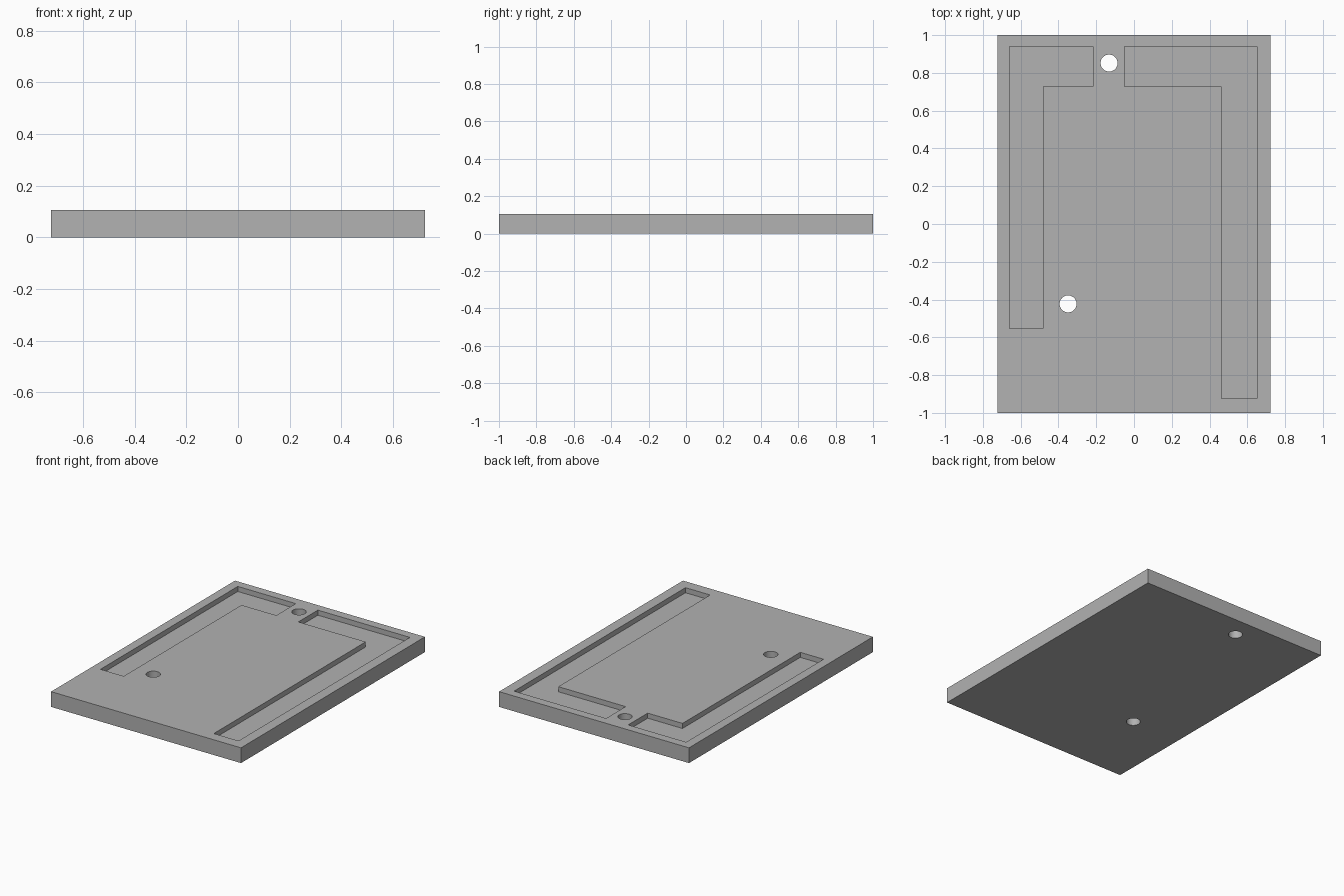
import bpy
import bmesh
import math

WIDTH, LENGTH, HEIGHT = 1.446, 2.0, 0.105
POCKET_FLOOR = 0.07

cube = bpy.data.objects.get("Cube")
if cube:
    bpy.data.objects.remove(cube, do_unlink=True)

grey = bpy.data.materials.new("plain grey")
grey.use_nodes = True
colour = (0.445, 0.445, 0.445, 1)
grey.diffuse_color = colour
grey.node_tree.nodes["Principled BSDF"].inputs["Base Color"].default_value = colour


def prism(name, outline, bottom, top):
    """Extrude a flat outline from one height to another."""
    bm = bmesh.new()
    face = bm.faces.new([bm.verts.new((x, y, bottom)) for x, y in outline])
    result = bmesh.ops.extrude_face_region(bm, geom=[face])
    moved = [v for v in result["geom"] if isinstance(v, bmesh.types.BMVert)]
    bmesh.ops.translate(bm, verts=moved, vec=(0, 0, top - bottom))
    bmesh.ops.recalc_face_normals(bm, faces=bm.faces)
    mesh = bpy.data.meshes.new(name)
    bm.to_mesh(mesh)
    bm.free()
    mesh.materials.append(grey)
    obj = bpy.data.objects.new(name, mesh)
    bpy.context.collection.objects.link(obj)
    return obj


def circle(cx, cy, radius, sides=48):
    angles = [2 * math.pi * i / sides for i in range(sides)]
    return [(cx + radius * math.cos(a), cy + radius * math.sin(a)) for a in angles]


def corner_pocket(outer_x, leg_x, arm_x, leg_end, back=0.94, arm_front=0.728):
    """L-shaped outline: a long leg along the side, a short arm along the back."""
    return [(outer_x, back), (outer_x, leg_end), (leg_x, leg_end),
            (leg_x, arm_front), (arm_x, arm_front), (arm_x, back)]


# Base plate
w, d = WIDTH / 2, LENGTH / 2
plate = prism("base_plate", [(-w, -d), (w, -d), (w, d), (-w, d)], 0, HEIGHT)

# Two L-shaped pockets and two through holes
cutters = [
    prism("right_pocket_cutter", corner_pocket(-0.66, -0.483, -0.218, -0.553),
          POCKET_FLOOR, HEIGHT + 0.1),
    prism("left_pocket_cutter", corner_pocket(0.651, 0.463, -0.05, -0.924),
          POCKET_FLOOR, HEIGHT + 0.1),
    prism("back_hole_cutter", circle(-0.132, 0.852, 0.045), -0.1, HEIGHT + 0.1),
    prism("front_hole_cutter", circle(-0.349, -0.423, 0.045), -0.1, HEIGHT + 0.1),
]

bpy.ops.object.select_all(action="DESELECT")
plate.select_set(True)
bpy.context.view_layer.objects.active = plate
for cutter in cutters:
    cutter.hide_render = True
    cut = plate.modifiers.new(cutter.name, "BOOLEAN")
    cut.operation = "DIFFERENCE"
    cut.solver = "EXACT"
    cut.object = cutter
    bpy.ops.object.modifier_apply(modifier=cut.name)
for cutter in cutters:
    bpy.data.objects.remove(cutter, do_unlink=True)

# Round hole walls, crisp edges
bpy.ops.object.shade_smooth_by_angle(angle=math.radians(30))
